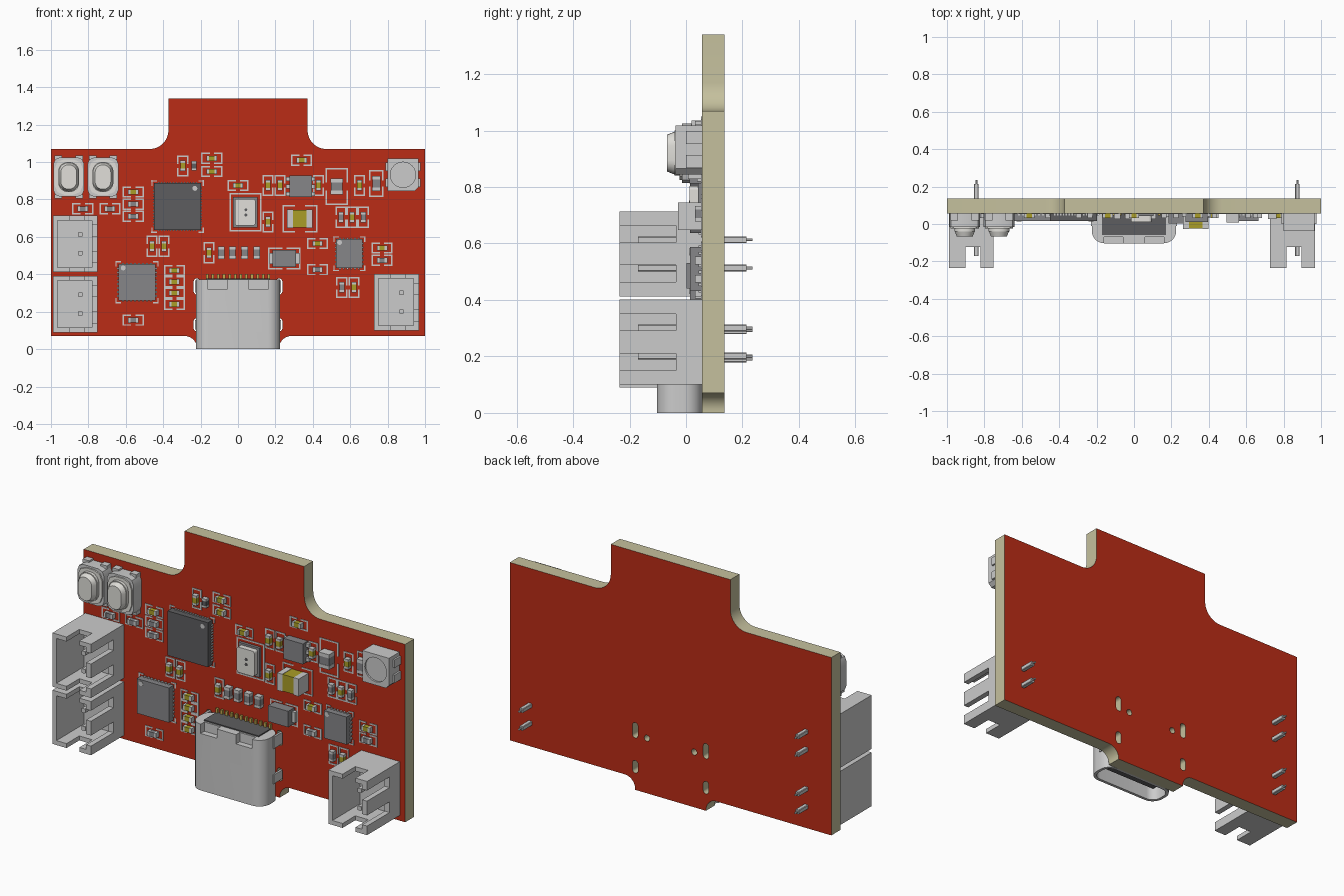
import bpy, bmesh, math

if "Cube" in bpy.data.objects:
    bpy.data.objects.remove(bpy.data.objects["Cube"])

YF, YB = 0.057, 0.137          # front and back plane of the board


def mat(name, r, g, b):
    m = bpy.data.materials.new(name)
    m.diffuse_color = (r, g, b, 1)
    m.use_nodes = True
    m.node_tree.nodes["Principled BSDF"].inputs["Base Color"].default_value = m.diffuse_color
    return m


RED = mat("red_mask", 0.5, 0.025, 0.008)
BEIGE = mat("board_core", 0.56, 0.53, 0.34)
DARK = mat("dark_plastic", 0.11, 0.11, 0.115)
MID = mat("mid_grey", 0.24, 0.24, 0.25)
YELLOW = mat("yellow_ceramic", 0.4, 0.34, 0.02)
GOLD = mat("gold", 0.55, 0.4, 0.08)
PALE = mat("pale", 0.75, 0.74, 0.7)


def finish(name, bm, m=None):
    bmesh.ops.recalc_face_normals(bm, faces=bm.faces[:])
    me = bpy.data.meshes.new(name)
    bm.to_mesh(me)
    bm.free()
    o = bpy.data.objects.new(name, me)
    bpy.context.collection.objects.link(o)
    if m:
        me.materials.append(m)
    return o


def boxes(name, items, m=None):
    """One object from many boxes (x0, x1, y0, y1, z0, z1)."""
    bm = bmesh.new()
    for x0, x1, y0, y1, z0, z1 in items:
        for v in bmesh.ops.create_cube(bm, size=1)["verts"]:
            v.co = (x1 if v.co.x > 0 else x0, y1 if v.co.y > 0 else y0, z1 if v.co.z > 0 else z0)
    return finish(name, bm, m)


def on_board(x, z, w, h, y0, y1=YF):
    return (x - w / 2, x + w / 2, y0, y1, z - h / 2, z + h / 2)


def rounded(cx, cy, w, h, r, n=6):
    pts = []
    for k, (sx, sy) in enumerate([(1, 1), (-1, 1), (-1, -1), (1, -1)]):
        for i in range(n + 1):
            a = math.pi / 2 * (k + i / n)
            pts.append((cx + sx * (w / 2 - r) + r * math.cos(a), cy + sy * (h / 2 - r) + r * math.sin(a)))
    return pts


def circle(cx, cy, r, n=24):
    return [(cx + r * math.cos(2 * math.pi * i / n), cy + r * math.sin(2 * math.pi * i / n)) for i in range(n)]


def prism(name, pts, a, b, axis="y", m=None, inner=None):
    """Extrude a profile from a to b; 'inner' is an optional profile at a for a taper."""
    bm = bmesh.new()
    put = (lambda p, t: (p[0], t, p[1])) if axis == "y" else (lambda p, t: (p[0], p[1], t))
    A = [bm.verts.new(put(p, a)) for p in (inner or pts)]
    B = [bm.verts.new(put(p, b)) for p in pts]
    bm.faces.new(A)
    bm.faces.new(B)
    for i in range(len(A)):
        j = (i + 1) % len(A)
        bm.faces.new((A[i], A[j], B[j], B[i]))
    return finish(name, bm, m)


def cut(o, *cutters):
    for c in cutters:
        md = o.modifiers.new("cut", "BOOLEAN")
        md.operation, md.solver, md.object = "DIFFERENCE", "EXACT", c
    bpy.context.view_layer.update()
    me = bpy.data.meshes.new_from_object(o.evaluated_get(bpy.context.evaluated_depsgraph_get()))
    o.modifiers.clear()
    o.data = me
    for c in cutters:
        bpy.data.objects.remove(c)


def smooth(o):
    bpy.ops.object.select_all(action="DESELECT")
    o.select_set(True)
    bpy.context.view_layer.objects.active = o
    bpy.ops.object.shade_smooth_by_angle(angle=math.radians(35))


# Circuit board: outline with filleted tabs, plus the socket holes
def fillet(cx, cz, r, a0, a1, n=10):
    return [(cx + r * math.cos(math.radians(a0 + (a1 - a0) * i / n)),
             cz + r * math.sin(math.radians(a0 + (a1 - a0) * i / n))) for i in range(n + 1)]


half = ([(0.22, 0)] + fillet(0.285, 0.005, 0.065, 180, 90) + [(1, 0.07), (1, 1.07)]
        + fillet(0.472, 1.17, 0.1, 270, 180) + [(0.372, 1.34)])
board = prism("circuit_board", half + [(-x, z) for x, z in reversed(half)], YF, YB)
holes = []
for s in (-1, 1):
    for pts in (rounded(s * 0.22, 0.335, 0.034, 0.085, 0.016), rounded(s * 0.22, 0.13, 0.034, 0.07, 0.016),
                circle(s * 0.147, 0.31, 0.017)):
        holes.append(prism("hole_cutter", pts, 0, 0.2))
cut(board, *holes)
board.data.materials.clear()
board.data.materials.append(RED)
board.data.materials.append(BEIGE)
for p in board.data.polygons:
    p.material_index = 0 if abs(p.normal.y) > 0.9 else 1
smooth(board)

# Two-pin wire connectors: open-front box with slotted walls and through pins
for label, x0, z0 in (("upper_left", -0.99, 0.412), ("lower_left", -0.99, 0.09), ("right", 0.727, 0.1)):
    x1, z1, yf = x0 + 0.24, z0 + 0.302, -0.235
    zc = (z0 + z1) / 2
    body = boxes("connector_" + label, [(x0, x1, yf, YF, z0, z1)])
    cuts = [(x0 + 0.025, x1 - 0.03, -0.3, 0.01, z0 + 0.025, z1 - 0.025),
            (x0 + 0.088, x0 + 0.168, -0.3, -0.122, z0 - 0.1, z1 + 0.1)]
    cuts += [(x1 - 0.06, x1 + 0.1, -0.3, -0.035, zc + s * 0.07 - 0.03, zc + s * 0.07 + 0.03) for s in (-1, 1)]
    cut(body, *[boxes("slot_cutter", [c]) for c in cuts])
    px = x0 + 0.147
    for i, s in enumerate((-1, 1)):
        prism(f"connector_pin_{label}_{i}", rounded(px, zc + s * 0.05, 0.024, 0.024, 0.003, 1), -0.17, 0.215)
        prism(f"pin_tip_{label}_{i}", rounded(px, zc + s * 0.05, 0.01, 0.01, 0.002, 1), 0.235, 0.215,
              inner=None).data.name = "pin_tip"

# Data socket: rounded metal shell, tongue, rear contacts and legs
shell = prism("socket_shell", rounded(0, -0.023, 0.45, 0.16, 0.065, 8), 0, 0.372, "z")
cut(shell, prism("cavity_cutter", rounded(0, -0.023, 0.418, 0.128, 0.05, 8), -0.05, 0.3, "z"),
    *[boxes("notch_cutter", [on_board(s * 0.11, 0.36, 0.1, 0.08, -0.2, -0.07)]) for s in (-1, 1)])
smooth(shell)
boxes("socket_tongue", [(-0.165, 0.165, -0.04, -0.006, 0.04, 0.31)], DARK)
boxes("socket_rear_block", [(-0.17, 0.17, -0.06, YF, 0.32, 0.378)], DARK)
boxes("socket_contacts", [on_board(-0.165 + 0.03 * i, 0.387, 0.014, 0.03, YF - 0.012) for i in range(12)], GOLD)
boxes("socket_legs", [on_board(s * 0.224, z, 0.012, h, -0.01, 0.1)
                      for s in (-1, 1) for z, h in ((0.335, 0.065), (0.13, 0.05))])

# Push buttons
for i, x in enumerate((-0.905, -0.722)):
    z = 0.92
    smooth(prism(f"button_body_{i}", rounded(x, z, 0.165, 0.21, 0.035, 2), -0.015, YF))
    boxes(f"button_terminals_{i}", [on_board(x + sx * 0.055, z + sz * 0.105, 0.04, 0.02, 0.02)
                                    for sx in (-1, 1) for sz in (-1, 1)])
    prism(f"button_plate_{i}", rounded(x, z, 0.15, 0.19, 0.05, 2), -0.023, -0.015, m=PALE)
    smooth(prism(f"button_collar_{i}", rounded(x, z, 0.112, 0.16, 0.05), -0.04, -0.023, m=PALE))
    smooth(prism(f"button_cap_{i}", rounded(x, z, 0.106, 0.152, 0.05), -0.068, -0.04, m=PALE,
                 inner=rounded(x, z, 0.084, 0.13, 0.04)))

# Indicator lamp with a shallow round well
lamp = prism("lamp_body", [(0.8, 0.845), (0.945, 0.845), (0.965, 0.865), (0.965, 1.018), (0.8, 1.018)], -0.037, YF)
cut(lamp, prism("well_cutter", circle(0.882, 0.932, 0.068), -0.1, -0.027))
boxes("lamp_terminals", [on_board(0.882 + s * 0.083, z, 0.02, 0.045, 0.0) for s in (-1, 1) for z in (0.89, 0.975)])

silk = []


def frame(x, z, w, h, gap=0.0, t=0.008):
    """Printed outline; a gap opens the middle of the long sides."""
    def strip(cx, cz, sw, sh):
        silk.append(on_board(cx, cz, sw, sh, YF - 0.003))
    for s in (-1, 1):
        if w >= h:
            strip(x + s * w / 2, z, t, h)
            for k in (-1, 1):
                strip(x + k * (w + gap) / 4, z + s * h / 2, (w - gap) / 2 + t, t)
        else:
            strip(x, z + s * h / 2, w, t)
            for k in (-1, 1):
                strip(x + s * w / 2, z + k * (h + gap) / 4, t, (h - gap) / 2 + t)


# Flat chips with edge pads, corner marks and an orientation dot
for name, x, z, w, h, n, m in (("main_chip", -0.323, 0.762, 0.25, 0.25, 14, DARK),
                               ("driver_chip", -0.54, 0.358, 0.2, 0.195, 8, MID),
                               ("power_chip", 0.595, 0.51, 0.14, 0.155, 6, MID)):
    boxes(name, [on_board(x, z, w, h, YF - 0.042)], m)
    pads = []
    for i in range(n):
        f = (i + 0.5) / n - 0.5
        for s in (-1, 1):
            pads.append(on_board(x + f * w * 0.86, z + s * h / 2, w * 0.4 / n, 0.012, YF - 0.012))
            pads.append(on_board(x + s * w / 2, z + f * h * 0.86, 0.012, h * 0.4 / n, YF - 0.012))
    boxes(name + "_pads", pads)
    for sx in (-1, 1):
        for sz in (-1, 1):
            cx, cz = x + sx * (w / 2 + 0.012), z + sz * (h / 2 + 0.012)
            silk += [on_board(cx - sx * 0.011, cz, 0.03, 0.007, YF - 0.003),
                     on_board(cx, cz - sz * 0.011, 0.007, 0.03, YF - 0.003)]
    s = 1 if name == "main_chip" else -1
    prism(name + "_dot", circle(x + s * w * 0.37, z + h * 0.39, 0.013), YF - 0.044, YF - 0.04)

# Microphone, regulator, diode and their outlines
boxes("microphone_base", [on_board(0.038, 0.732, 0.13, 0.165, YF - 0.015)], MID)
prism("microphone_can", rounded(0.038, 0.732, 0.11, 0.142, 0.012, 3), YF - 0.045, YF - 0.015, m=PALE)
for z in (0.717, 0.745):
    prism("microphone_port", circle(0.042, z, 0.008, 12), YF - 0.047, YF - 0.044, m=DARK)
frame(0.04, 0.732, 0.165, 0.2)
boxes("regulator_body", [on_board(0.335, 0.87, 0.12, 0.115, YF - 0.045)], MID)
boxes("regulator_leads", [on_board(0.335 + s * 0.063, 0.87 + k * 0.04, 0.03, 0.02, YF - 0.018)
                          for s in (-1, 1) for k in (-1, 0, 1)])
boxes("diode_body", [on_board(0.248, 0.485, 0.125, 0.09, YF - 0.055)], MID)
boxes("diode_leads", [on_board(0.248 + s * 0.067, 0.485, 0.026, 0.06, YF - 0.02) for s in (-1, 1)])
frame(0.248, 0.485, 0.165, 0.11, 0.03)

# Small two-ended parts
yellow_h = [(-.14, 1.02), (-.14, .95), (.34, 1.01), (-.56, .84), (0, .875), (.425, .565), (.77, .54),
            (-.34, .42), (-.34, .36), (-.34, .3), (-.34, .24)]
grey_h = [(-.56, .775), (-.56, .71), (-.83, .75), (-.685, .75), (.425, .425), (.77, .475), (-.56, .155)]
yellow_v = [(-.295, .98), (.16, .875), (.225, .875), (.43, .875), (.65, .875), (.16, .68), (.61, .705),
            (.62, .33), (-.46, .55), (-.395, .55), (-.155, .515)]
grey_v = [(.55, .705), (.67, .705), (.555, .33)]
ends, bodies = [], {"capacitors": [], "resistors": [], "dark_diode": []}


def chip_part(kind, x, z, length, width, tall, upright):
    """Body with two metal end caps."""
    L, e = length, length * 0.24
    def add(out, d, l, w, t):
        out.append(on_board(x, z + d, w, l, YF - t) if upright else on_board(x + d, z, l, w, YF - t))
    add(bodies[kind], 0, L - 2 * e, width * 0.96, tall * 0.96)
    for s in (-1, 1):
        add(ends, s * (L - e) / 2, e, width, tall)


for kind, upright, spots in (("capacitors", False, yellow_h), ("resistors", False, grey_h),
                             ("capacitors", True, yellow_v), ("resistors", True, grey_v)):
    for x, z in spots:
        chip_part(kind, x, z, 0.056, 0.028, 0.026, upright)
        frame(x, z, *((0.052, 0.105) if upright else (0.105, 0.052)), gap=0.03)
for x in (-.09, -.03, .035, .1):
    chip_part("resistors", x, .515, .066, .036, .03, True)
chip_part("dark_diode", -.235, .98, .05, .028, .025, True)
chip_part("resistors", .74, .885, .08, .045, .03, True)
frame(.74, .885, .07, .135, .04)
chip_part("resistors", .528, .87, .085, .066, .05, True)      # coil
frame(.528, .87, .11, .19, .05)
chip_part("capacitors", .33, .697, .135, .098, .085, False)   # large capacitor
frame(.332, .697, .18, .14, .06)

for kind, m in (("capacitors", YELLOW), ("resistors", MID), ("dark_diode", DARK)):
    boxes(kind, bodies[kind], m)
boxes("solder_ends", ends)
boxes("printed_outlines", silk)
